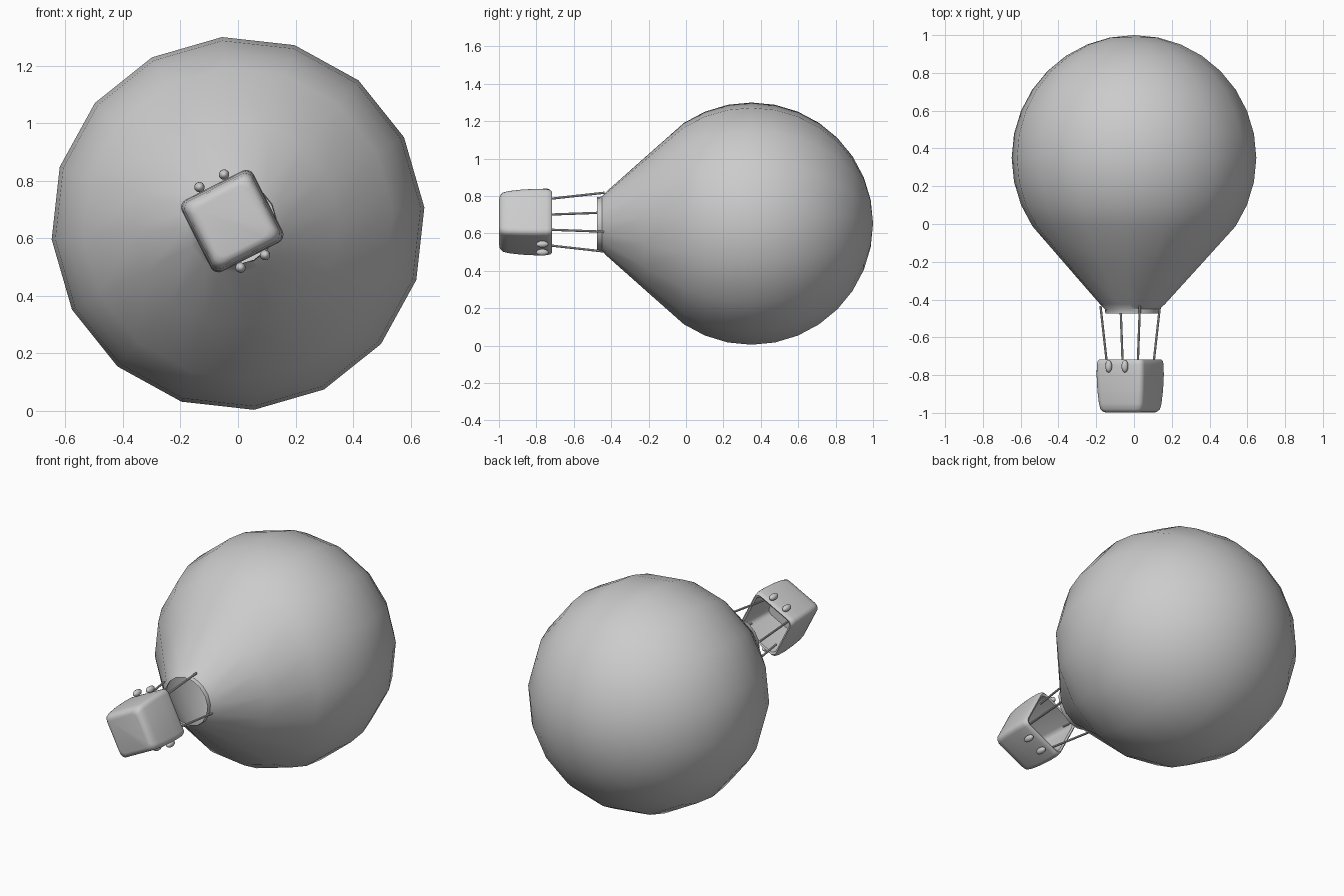
import bpy, bmesh, math
from mathutils import Vector

if "Cube" in bpy.data.objects:
    bpy.data.objects.remove(bpy.data.objects["Cube"])

TILT = math.radians(27)           # basket is rolled about the balloon axis
U = Vector((math.cos(TILT), 0, math.sin(TILT)))
V = Vector((-math.sin(TILT), 0, math.cos(TILT)))
BASKET = Vector((-0.02, 0, 0.66))


def local(u, v, y):
    """Point in the rolled basket frame."""
    return BASKET + U * u + V * v + Vector((0, y, 0))


def finish(name, bm, angle=40):
    bmesh.ops.recalc_face_normals(bm, faces=bm.faces)
    mesh = bpy.data.meshes.new(name)
    bm.to_mesh(mesh)
    bm.free()
    ob = bpy.data.objects.new(name, mesh)
    bpy.context.collection.objects.link(ob)
    bpy.ops.object.select_all(action='DESELECT')
    ob.select_set(True)
    bpy.context.view_layer.objects.active = ob
    bpy.ops.object.shade_smooth_by_angle(angle=math.radians(angle))
    return ob


def loft(name, rings, cap_start=False, cap_end=False, angle=40):
    bm = bmesh.new()
    loops = [[bm.verts.new(p) for p in ring] for ring in rings]
    n = len(loops[0])
    for a, b in zip(loops, loops[1:]):
        for i in range(n):
            j = (i + 1) % n
            bm.faces.new((a[i], a[j], b[j], b[i]))
    if cap_start:
        bm.faces.new(loops[0])
    if cap_end:
        bm.faces.new(loops[-1])
    bmesh.ops.remove_doubles(bm, verts=bm.verts, dist=1e-5)
    return finish(name, bm, angle)


# Envelope: 16-sided dome with a straight taper to an open mouth
def circle(y, r, cx=0.0, n=16):
    return [Vector((cx + r * math.cos(math.radians(4.9) + math.tau * i / n), y,
                    0.652 + r * math.sin(math.radians(4.9) + math.tau * i / n)))
            for i in range(n)]


rings = [circle(-0.475, 0.142, -0.01), circle(-0.45, 0.145, -0.01),
         circle(-0.425, 0.172, -0.008), circle(-0.22, 0.355, -0.004)]
for k in range(-3, 8):
    a = math.radians(11.25 * k)
    rings.append(circle(0.35 + 0.65 * math.sin(a), 0.65 * math.cos(a)))
rings.append(circle(1.0, 0.0))
loft("envelope", rings)


# Basket: hollow rounded box, open towards the envelope
def rounded_square(y, h, r=0.03, steps=4):
    pts = []
    for q in range(4):
        base = math.pi / 2 * q
        cu = (h - r) * (1 if q in (0, 3) else -1)
        cv = (h - r) * (1 if q in (0, 1) else -1)
        for s in range(steps + 1):
            a = base + math.pi / 2 * s / steps
            pts.append(local(cu + r * math.cos(a), cv + r * math.sin(a), y))
    return pts


profile = [(-0.999, 0.098), (-0.995, 0.113), (-0.98, 0.125), (-0.95, 0.131),
           (-0.88, 0.137), (-0.80, 0.140), (-0.745, 0.139), (-0.725, 0.136),
           (-0.717, 0.129), (-0.722, 0.120), (-0.80, 0.120), (-0.95, 0.112)]
loft("basket", [rounded_square(y, h) for y, h in profile], True, True, 50)


# Ropes: one per basket corner, spreading out to the mouth
def rope(name, a, b, r=0.006, n=8):
    d = (b - a).normalized()
    s = d.cross(Vector((0, 0, 1))).normalized()
    t = d.cross(s)
    ring = [s * r * math.cos(math.tau * i / n) + t * r * math.sin(math.tau * i / n)
            for i in range(n)]
    loft(name, [[a + o for o in ring], [b + o for o in ring]], True, True)


for su, sv in ((1, 1), (1, -1), (-1, -1), (-1, 1)):
    rope(f"rope_{su}_{sv}", local(su * 0.09, sv * 0.09, -0.76),
         local(su * 0.117, sv * 0.117, -0.435))

# Sandbags: a pair on two opposite basket walls
for sv, y in ((1, -0.753), (-1, -0.768)):
    for su in (1, -1):
        bm = bmesh.new()
        bmesh.ops.create_uvsphere(bm, u_segments=16, v_segments=10, radius=1)
        for v in bm.verts:
            x, yy, z = v.co
            v.co = local(su * 0.048 + 0.018 * x, sv * 0.157 + 0.018 * yy, y + 0.033 * z)
        finish(f"sandbag_{su}_{sv}", bm)
